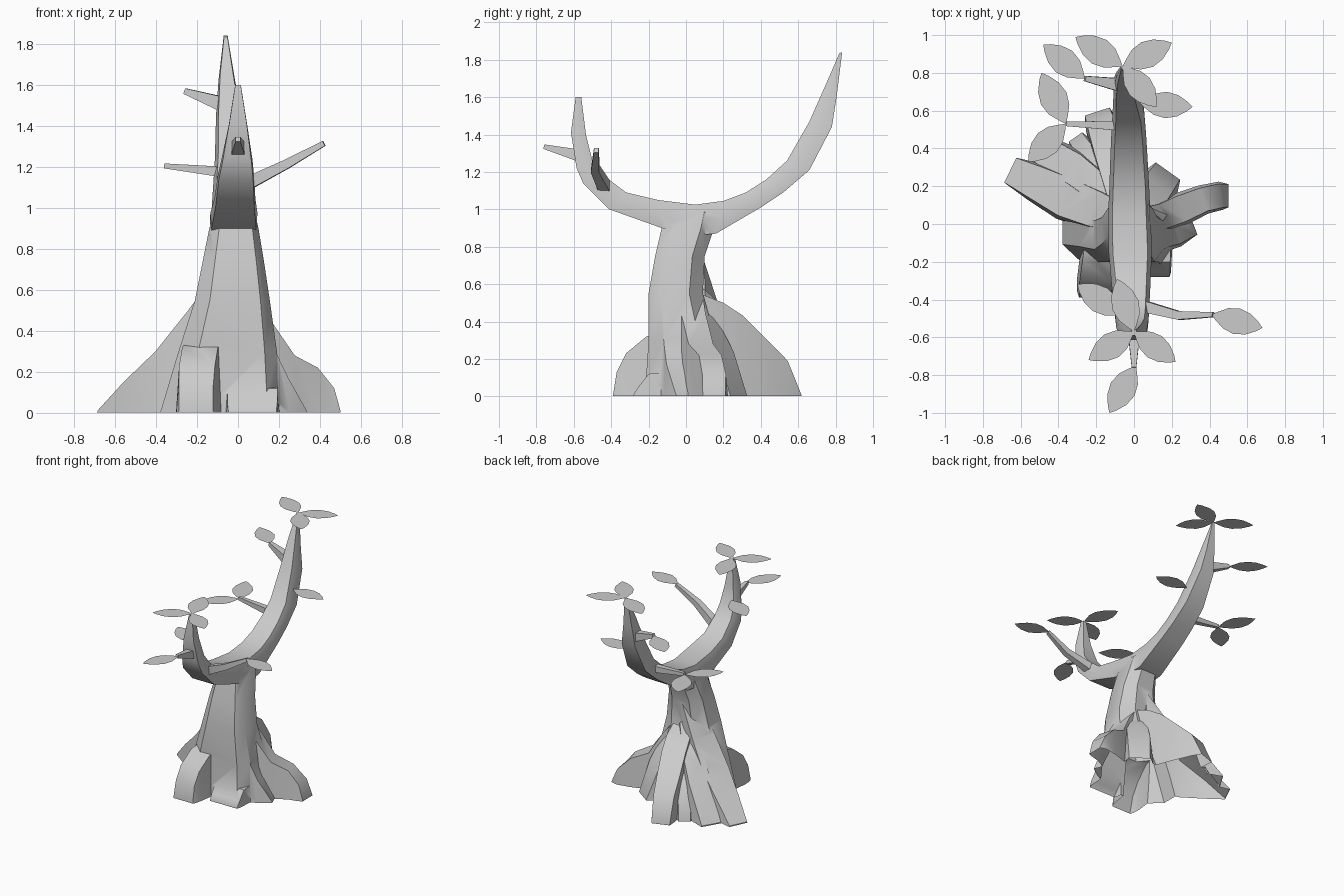
import bpy, bmesh, math
from mathutils import Vector

if "Cube" in bpy.data.objects:
    bpy.data.objects.remove(bpy.data.objects["Cube"])


def make(name, verts, faces):
    me = bpy.data.meshes.new(name)
    me.from_pydata([tuple(v) for v in verts], [], faces)
    bm = bmesh.new()
    bm.from_mesh(me)
    bmesh.ops.recalc_face_normals(bm, faces=bm.faces[:])
    bm.to_mesh(me)
    bm.free()
    ob = bpy.data.objects.new(name, me)
    bpy.context.collection.objects.link(ob)
    return ob


def loft(name, rings):
    n = len(rings[0])
    verts = [p for r in rings for p in r]
    faces = [(i * n + j, i * n + (j + 1) % n, (i + 1) * n + (j + 1) % n, (i + 1) * n + j)
             for i in range(len(rings) - 1) for j in range(n)]
    faces += [tuple(range(n)), tuple(range(len(verts) - n, len(verts)))]
    return make(name, verts, faces)


# Trunk: boxy octagon rings given as z, x range, y range
OCT = [(1, -.55), (1, .5), (.5, 1), (-.5, 1), (-1, .5), (-1, -.55), (-.6, -1), (.75, -1)]
rings = [(-.1, -.40, .23, -.22, .29), (0, -.38, .22, -.22, .28), (.3, -.29, .19, -.20, .16),
         (.55, -.21, .155, -.20, .09), (.75, -.17, .125, -.165, .10), (.9, -.14, .10, -.13, .15),
         (.985, -.115, .08, -.12, .17)]
trunk = loft("trunk", [[((a + b) / 2 + u * (b - a) / 2, (c + d) / 2 + v * (d - c) / 2, z) for u, v in OCT]
                       for z, a, b, c, d in rings])

# Forked limb: upper y, z, lower y, z, centre x, half width
limb = [(-.56, 1.6, -.59, 1.6, 0, .014), (-.535, 1.4, -.615, 1.41, 0, .045),
        (-.5, 1.26, -.585, 1.22, -.005, .075), (-.44, 1.18, -.55, 1.14, -.01, .088),
        (-.32, 1.09, -.41, 1.0, -.015, .1), (-.15, 1.05, -.13, .9, -.02, .115),
        (.05, 1.025, .05, .86, -.025, .112), (.2, 1.045, .16, .87, -.025, .106),
        (.32, 1.09, .4, 1.01, -.027, .098), (.43, 1.16, .52, 1.09, -.028, .092),
        (.54, 1.26, .66, 1.21, -.03, .083), (.66, 1.47, .78, 1.44, -.045, .062),
        (.74, 1.65, .805, 1.6, -.055, .04), (.82, 1.835, .835, 1.84, -.06, .01)]
SEC = [(.8, 0), (1, .5), (.95, 1), (-.95, 1), (-1, .5), (-.8, 0)]
parts = [loft("forked_limb", [[(x + u * w, y0 + (y1 - y0) * t, z0 + (z1 - z0) * t) for u, t in SEC]
                              for y0, z0, y1, z1, x, w in limb])]


# Roots: ridge stations x, y, height, half width, reaching below the ground
def root(name, stations, top=.7):
    out = []
    for i, (x, y, h, w) in enumerate(stations):
        a = Vector(stations[max(i - 1, 0)][:2])
        b = Vector(stations[min(i + 1, len(stations) - 1)][:2])
        d = (b - a).normalized()
        s = Vector((-d.y, d.x, 0))
        lo, hi = Vector((x, y, -.1)), Vector((x, y, h))
        out.append([lo + s * w, hi + s * w * top, hi - s * w * top, lo - s * w])
    parts.append(loft(name, out))


root("left_root", [(-.06, .03, .72, .09), (-.21, .08, .5, .12), (-.36, .14, .3, .13),
                   (-.52, .22, .15, .11), (-.655, .285, .01, .09)], .8)
root("left_back_root", [(-.06, .06, .57, .08), (-.2, .2, .42, .1), (-.33, .3, .26, .11),
                        (-.5, .40, .01, .1)], .75)
root("back_root", [(-.03, .03, .56, .11), (-.06, .18, .5, .11), (-.09, .28, .43, .11),
                   (-.13, .4, .31, .105), (-.17, .52, .19, .095), (-.195, .595, .01, .085)], .8)
root("middle_back_root", [(-.06, .05, .6, .06), (-.15, .22, .4, .07), (-.24, .36, .22, .07),
                          (-.31, .46, .01, .06)])
root("right_root", [(.02, .02, .6, .08), (.15, .04, .44, .09), (.25, .08, .28, .095), (.37, .13, .22, .085),
                    (.46, .15, .12, .085), (.5, .15, .01, .08)], .75)
root("right_back_root", [(.01, .02, .55, .09), (.08, .12, .42, .11), (.13, .21, .24, .12),
                         (.18, .28, .01, .11)])
root("right_front_root", [(.05, -.06, .55, .08), (.15, -.065, .36, .09), (.23, -.05, .17, .08),
                          (.32, -.015, .01, .06)])
root("front_left_root", [(-.17, -.1, .34, .11), (-.185, -.2, .32, .11), (-.2, -.31, .23, .11),
                         (-.205, -.365, .13, .105), (-.205, -.39, .01, .105)], .8)
root("front_right_root", [(.07, -.1, .13, .14), (.07, -.2, .12, .135), (.07, -.255, .05, .135),
                          (.07, -.28, .01, .13)], .9)


# Twigs: four-sided tapered tubes
def twig(name, pts, r0, r1):
    out = []
    d = (Vector(pts[-1]) - Vector(pts[0])).normalized()
    s = d.cross(Vector((0, 0, 1))).normalized()
    t = s.cross(d)
    for i, p in enumerate(pts):
        r = r0 + (r1 - r0) * i / (len(pts) - 1)
        out.append([Vector(p) + s * r * a + t * r * b for a, b in ((1, 1), (-1, 1), (-1, -1), (1, -1))])
    parts.append(loft(name, out))


twig("front_twig", [(0, -.54, 1.28), (0, -.76, 1.335)], .036, .012)
twig("right_twig", [(.03, -.43, 1.11), (.24, -.485, 1.215), (.42, -.48, 1.315)], .032, .013)
twig("upper_back_twig", [(-.07, .735, 1.505), (-.26, .77, 1.57)], .036, .014)
twig("lower_back_twig", [(-.07, .52, 1.175), (-.36, .53, 1.205)], .026, .012)

# Fuse all wood into the trunk
for p in parts:
    m = trunk.modifiers.new(p.name, 'BOOLEAN')
    m.operation, m.solver, m.object = 'UNION', 'EXACT', p
deps = bpy.context.evaluated_depsgraph_get()
trunk.data = bpy.data.meshes.new_from_object(trunk.evaluated_get(deps))
trunk.modifiers.clear()
for p in parts:
    bpy.data.objects.remove(p)

# Trim the wood open at ground level
bm = bmesh.new()
bm.from_mesh(trunk.data)
bmesh.ops.bisect_plane(bm, geom=bm.verts[:] + bm.edges[:] + bm.faces[:], plane_co=(0, 0, .002),
                       plane_no=(0, 0, 1), clear_inner=True)
bm.to_mesh(trunk.data)
bm.free()
bpy.context.view_layer.objects.active = trunk
trunk.select_set(True)
bpy.ops.object.shade_smooth_by_angle(angle=math.radians(35))

# Leaves: flat blades from stem to tip, x, y, x, y, z
HALF = [(.1, .08), (.28, .2), (.5, .25), (.72, .2), (.9, .09)]
BLADE = [(0, 0)] + HALF + [(1, 0)] + [(t, -w) for t, w in reversed(HALF)]
leaves = [(0, -.57, -.24, -.72, 1.6), (0, -.57, .22, -.73, 1.6), (0, -.57, -.09, -.29, 1.6),
          (-.06, .835, -.31, .99, 1.84), (-.06, .835, .2, .96, 1.84), (-.06, .835, .12, .62, 1.84),
          (-.26, .77, -.48, .95, 1.57), (-.36, .53, -.49, .8, 1.2), (-.36, .53, -.56, .33, 1.2),
          (.03, .64, .31, .62, 1.34), (.41, -.48, .68, -.55, 1.32), (.01, -.75, -.13, -1.0, 1.335),
          (-.06, -.48, -.3, -.32, 1.32)]
for k, (x0, y0, x1, y1, z) in enumerate(leaves):
    dx, dy = x1 - x0, y1 - y0
    make(f"leaf_{k + 1}", [(x0 + dx * t - dy * w, y0 + dy * t + dx * w, z) for t, w in BLADE],
         [tuple(range(len(BLADE)))])
